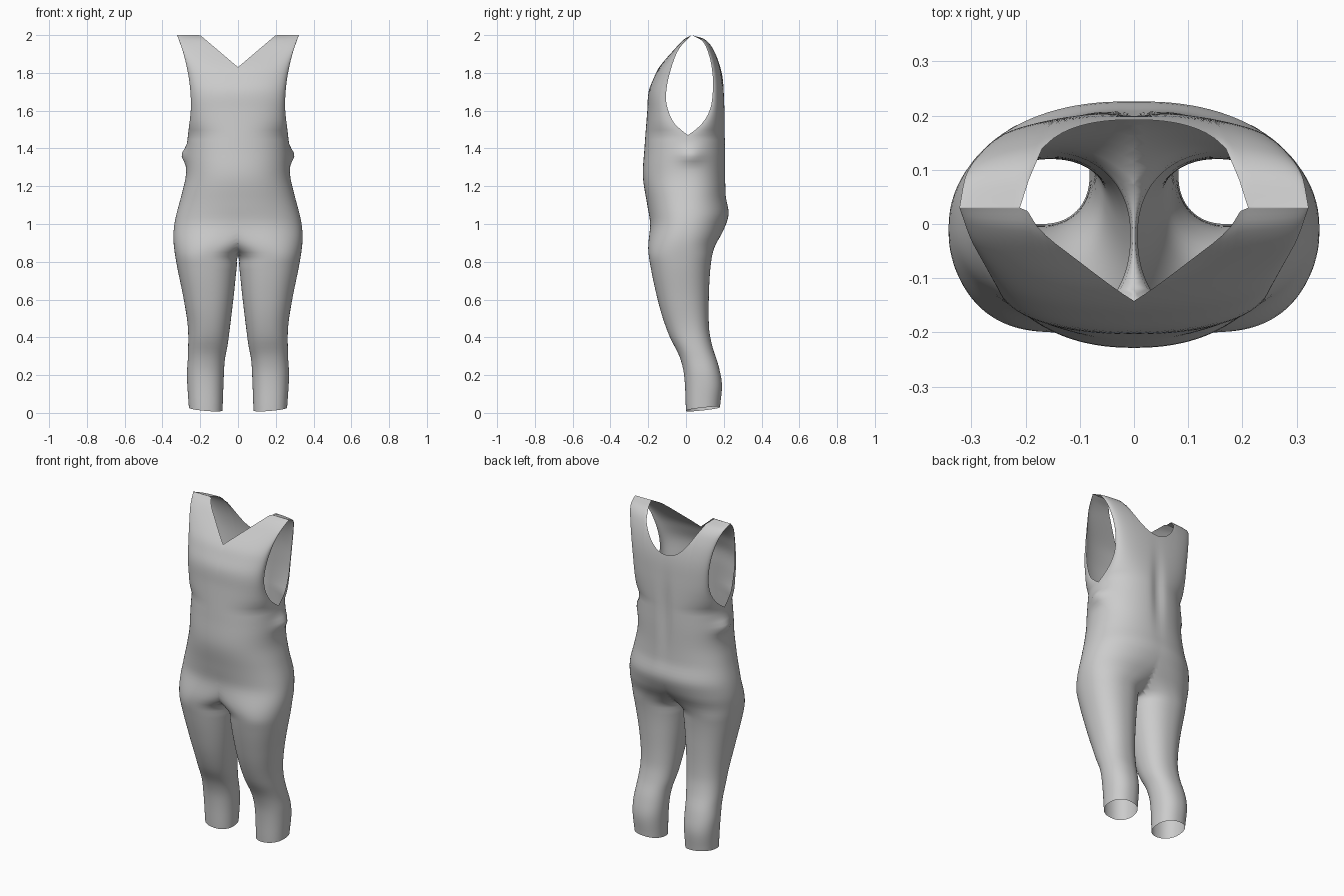
import bpy, bmesh, math

if "Cube" in bpy.data.objects:
    bpy.data.objects.remove(bpy.data.objects["Cube"])

# Smooth interpolation through (z, value) keys
def curve(*keys):
    n = len(keys)
    def slope(i):
        a, b = keys[max(i - 1, 0)], keys[min(i + 1, n - 1)]
        return (b[1] - a[1]) / (b[0] - a[0])
    def f(z):
        z = min(max(z, keys[0][0]), keys[-1][0])
        i = 0
        while i < n - 2 and z > keys[i + 1][0]:
            i += 1
        (z0, a), (z1, b) = keys[i], keys[i + 1]
        h = z1 - z0
        t = (z - z0) / h
        return ((2*t**3 - 3*t*t + 1) * a + (t**3 - 2*t*t + t) * h * slope(i)
                + (3*t*t - 2*t**3) * b + (t**3 - t*t) * h * slope(i + 1))
    return f

# Silhouettes: outer side, inner leg, front and back
outer = curve((0, .26), (.2, .27), (.3, .265), (.45, .265), (.6, .287), (.8, .327), (.92, .342),
              (1.02, .333), (1.15, .3), (1.25, .277), (1.36, .272), (1.47, .265), (1.6, .25),
              (1.7, .252), (1.8, .265), (1.9, .288), (2, .322))
inner = curve((0, .082), (.15, .077), (.28, .07), (.36, .055), (.6, .025), (.78, .006),
              (.83, 0), (.87, -.06), (.93, -.17), (1, -.285), (1.08, -.318))
front = curve((0, 0), (.2, -.01), (.3, -.035), (.4, -.085), (.5, -.122), (.6, -.15), (.75, -.183),
              (.87, -.2), (1, -.19), (1.1, -.205), (1.25, -.228), (1.4, -.22), (1.6, -.205),
              (1.7, -.198), (1.77, -.172), (1.83, -.142), (1.93, -.058), (1.98, -.01), (2, .03))
back = curve((0, .18), (.15, .19), (.25, .172), (.35, .14), (.45, .122), (.65, .122), (.8, .133),
             (.88, .152), (.96, .195), (1.05, .226), (1.15, .212), (1.4, .21), (1.65, .203),
             (1.8, .19), (1.92, .152), (1.98, .1), (2, .03))
side = curve((0, .09), (.2, .09), (.4, .03), (.6, -.01), (.85, -.02), (1.05, .005), (1.47, .01))
# Armhole edges
hole_front = curve((1.47, .01), (1.53, -.06), (1.62, -.1), (1.7, -.105), (1.82, -.08), (1.93, -.035), (2, .03))
hole_back = curve((1.47, .01), (1.52, .075), (1.6, .125), (1.7, .142), (1.8, .14), (1.9, .12), (1.97, .085), (2, .03))

ARMPIT, Q, E = 1.47, 28, .9

def power(v):
    return math.copysign(abs(v) ** E, v) if abs(v) > 1e-9 else 0.0

def point(z, ang):
    """Surface point at height z; ang 0 = front, pi/2 = outer side, pi = back."""
    s, c = power(math.sin(ang)), power(math.cos(ang))
    xo = outer(z)
    xi = inner(z) if z < 1.08 else -xo
    x = (xo + xi) / 2 + (xo - xi) / 2 * s
    if z > ARMPIT:
        ys = hole_front(z) if c > 0 or (c == 0 and s < 0) else hole_back(z)
    else:
        ys = side(z)
    y = ys + ((front(z) - ys) * c if c > 0 else (back(z) - ys) * -c)
    # spine groove and gathered folds at the waist sides
    if c < 0:
        y -= .014 * math.exp(-(x / .035) ** 2) * math.exp(-((z - 1.42) / .2) ** 2)
    if s > 0 and 1.15 < z < ARMPIT:
        x += .028 * math.exp(-((z - 1.365) / .04) ** 2 - ((y - .03) / .07) ** 2)
    # slanted trouser hem
    if z < .15:
        z += (1 - z / .15) * (.02 * y / .18 + .015 * (x - .08) / .18 + .003)
    return (x, y, z)

def skin(bm, rows, closed):
    vs = [[bm.verts.new(p) for p in r] for r in rows]
    for a, b in zip(vs, vs[1:]):
        n = len(a)
        for j in range(n if closed else n - 1):
            k = (j + 1) % n
            bm.faces.new((a[j], a[k], b[k], b[j]))

def panel_top(s, base, power_):
    """Height where a column meets the neckline or the shoulder."""
    z = 2.0
    for _ in range(40):
        z = base + (2 - base) * min(1, outer(z) * s / .2) ** power_
    return z

bm = bmesh.new()

# Leg, hip and waist tube for one side
N = 4 * Q
skin(bm, [[point(ARMPIT * i / 64, 2 * math.pi * j / N) for j in range(N)] for i in range(65)], True)

# Front and back bodice panels running up to the shoulder strap
ROWS = 30
for is_back, base, pw in ((False, 1.83, 1), (True, 1.785, 2.2)):
    cols = []
    for j in range(Q + 1):
        ang = math.pi / 2 * j / Q
        top = panel_top(power(math.sin(ang)), base, pw)
        # the armhole edge stays a hair inside its own panel
        a = min(ang, math.pi / 2 - 1e-7)
        a = math.pi - a if is_back else a
        cols.append([point(ARMPIT + (top - ARMPIT) * math.sin(math.pi / 2 * i / ROWS), a)
                     for i in range(ROWS + 1)])
    skin(bm, cols, False)

# Weld, trim to the centre plane
bmesh.ops.remove_doubles(bm, verts=bm.verts[:], dist=.0004)
bmesh.ops.bisect_plane(bm, geom=bm.verts[:] + bm.edges[:] + bm.faces[:], dist=1e-5,
                       plane_co=(0, 0, 0), plane_no=(1, 0, 0), clear_inner=True)
bmesh.ops.recalc_face_normals(bm, faces=bm.faces[:])
for f in bm.faces:
    f.smooth = True

mesh = bpy.data.meshes.new("sleeveless_jumpsuit")
bm.to_mesh(mesh)
bm.free()
suit = bpy.data.objects.new("sleeveless_jumpsuit", mesh)
bpy.context.collection.objects.link(suit)

# Mirror to the other side
mirror = suit.modifiers.new("mirror", 'MIRROR')
mirror.use_clip = True
mirror.merge_threshold = .0005
